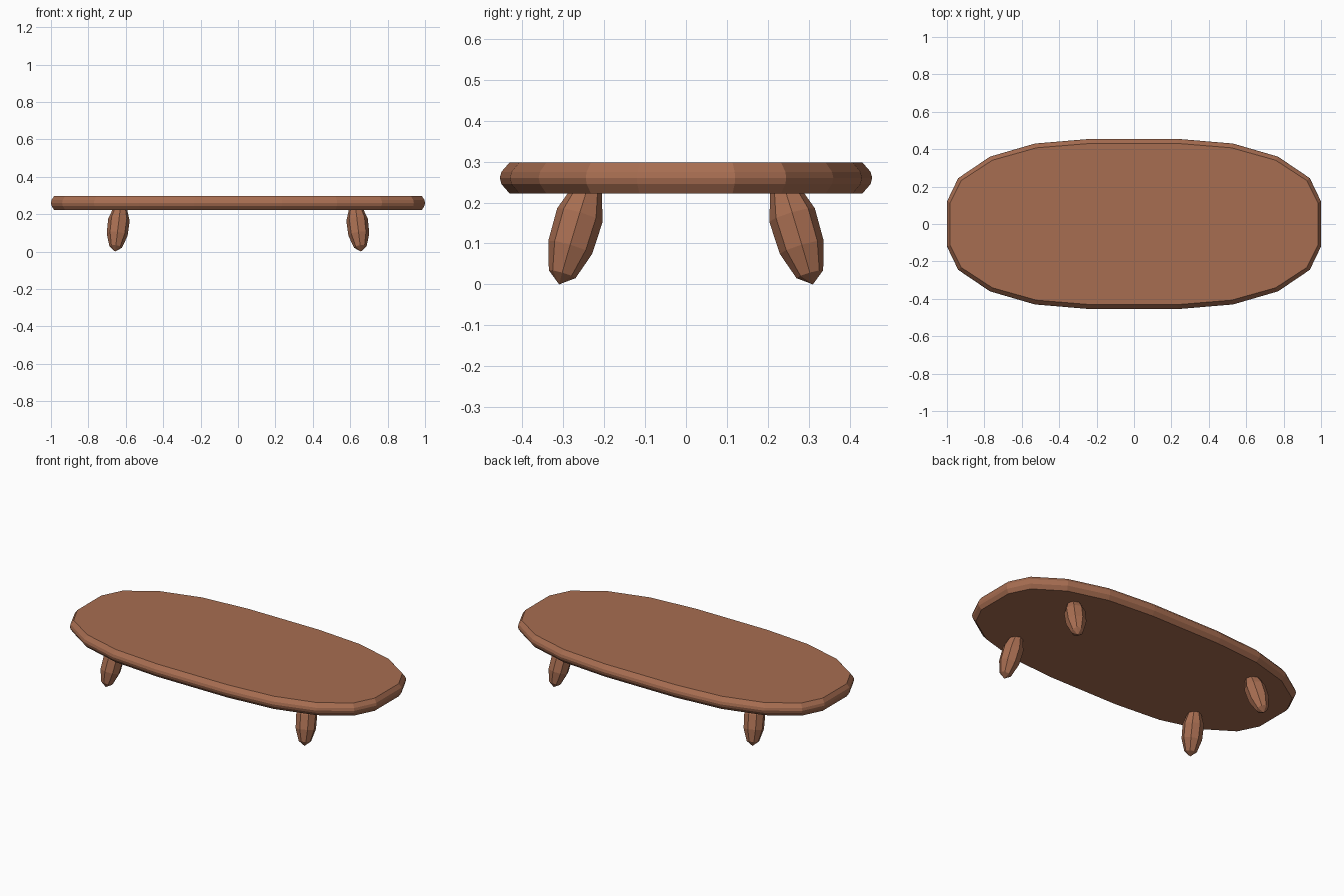
import bpy, bmesh
from math import cos, sin, pi
from mathutils import Vector

old = bpy.data.objects.get("Cube")
if old:
    bpy.data.objects.remove(old, do_unlink=True)

wood = bpy.data.materials.new("brown_wood")
wood.use_nodes = True
colour = (0.39, 0.155, 0.083, 1)
wood.diffuse_color = colour
wood.node_tree.nodes["Principled BSDF"].inputs["Base Color"].default_value = colour


def loft(name, rings, start_tip=None):
    """Skin a stack of rings; close the ends with a flat cap or a point."""
    bm = bmesh.new()
    loops = [[bm.verts.new(p) for p in ring] for ring in rings]
    n = len(loops[0])
    for low, high in zip(loops, loops[1:]):
        for i in range(n):
            j = (i + 1) % n
            bm.faces.new((low[i], low[j], high[j], high[i]))
    bm.faces.new(loops[-1])
    if start_tip is None:
        bm.faces.new(loops[0][::-1])
    else:
        tip = bm.verts.new(start_tip)
        for i in range(n):
            bm.faces.new((tip, loops[0][(i + 1) % n], loops[0][i]))
    bmesh.ops.recalc_face_normals(bm, faces=bm.faces)
    mesh = bpy.data.meshes.new(name)
    bm.to_mesh(mesh)
    bm.free()
    mesh.materials.append(wood)
    obj = bpy.data.objects.new(name, mesh)
    bpy.context.collection.objects.link(obj)
    return obj


# Table top: quarter outline mirrored to an oval, with a rounded rim
quarter = [(1, 0.12), (0.94, 0.245), (0.77, 0.36), (0.53, 0.43), (0.235, 0.455)]
half = quarter + [(-x, y) for x, y in reversed(quarter)]
outline = half + [(-x, -y) for x, y in half]
rim = [(0.222, 0.024), (0.245, 0.004), (0.26, 0), (0.275, 0.004), (0.298, 0.024)]
loft("table_top", [[(x * (1 - 0.7 * inset), y * (1 - inset / 0.455), z)
                    for x, y in outline] for z, inset in rim])

# Legs: splayed, tapered eight-sided pegs with pointed feet
sections = [(0.026, 0.034), (0.095, 0.056), (0.178, 0.058), (0.25, 0.034)]
for side, sx in (("left", 1), ("right", -1)):
    for end, sy in (("front", -1), ("back", 1)):
        foot = Vector((0.657 * sx, 0.31 * sy, 0))
        axis = Vector((-0.12 * sx, -0.3 * sy, 1)).normalized()
        across = Vector((0, 1, 0)).cross(axis).normalized()
        along = axis.cross(across)
        rings = [[foot + axis * d + (across * cos(a) + along * sin(a)) * r
                  for a in (i * pi / 4 for i in range(8))] for d, r in sections]
        loft(f"{end}_{side}_leg", rings, foot)
